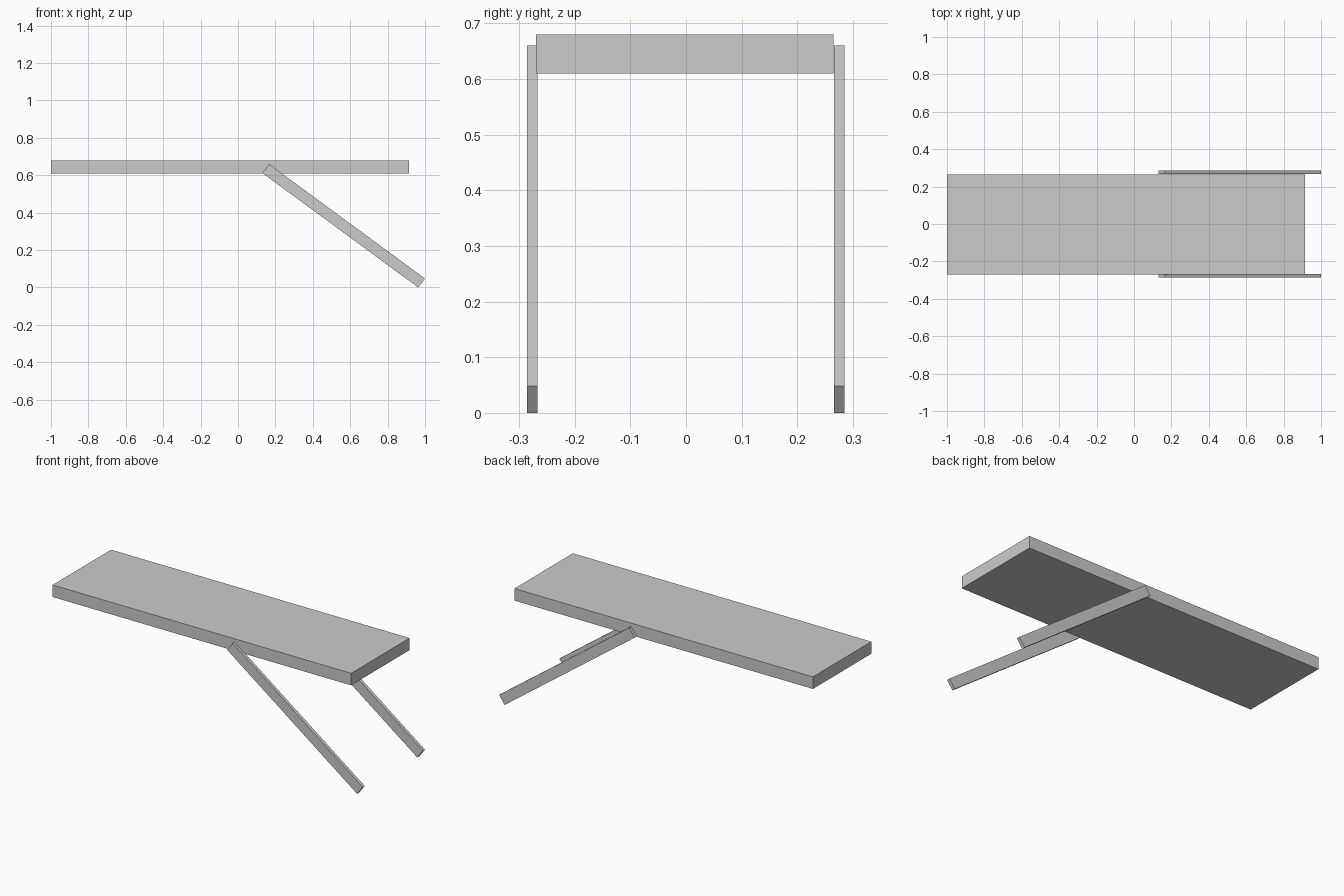
import bpy
from math import radians

if "Cube" in bpy.data.objects:
    bpy.data.objects.remove(bpy.data.objects["Cube"])


def box(name, center, size, tilt=0.0):
    """Box of the given full size, tilted about the y axis (degrees)."""
    bpy.ops.mesh.primitive_cube_add(size=1, location=center,
                                    rotation=(0, radians(tilt), 0))
    obj = bpy.context.object
    obj.name = name
    obj.scale = size
    return obj


# Long flat slab
box("table_top", (-0.0425, -0.0025, 0.645), (1.915, 0.535, 0.07))

# Slanted legs, one against each long side
for name, y in (("front_leg", -0.276), ("back_leg", 0.2755)):
    box(name, (0.565, y, 0.33), (1.034, 0.019, 0.06), tilt=36.3)
